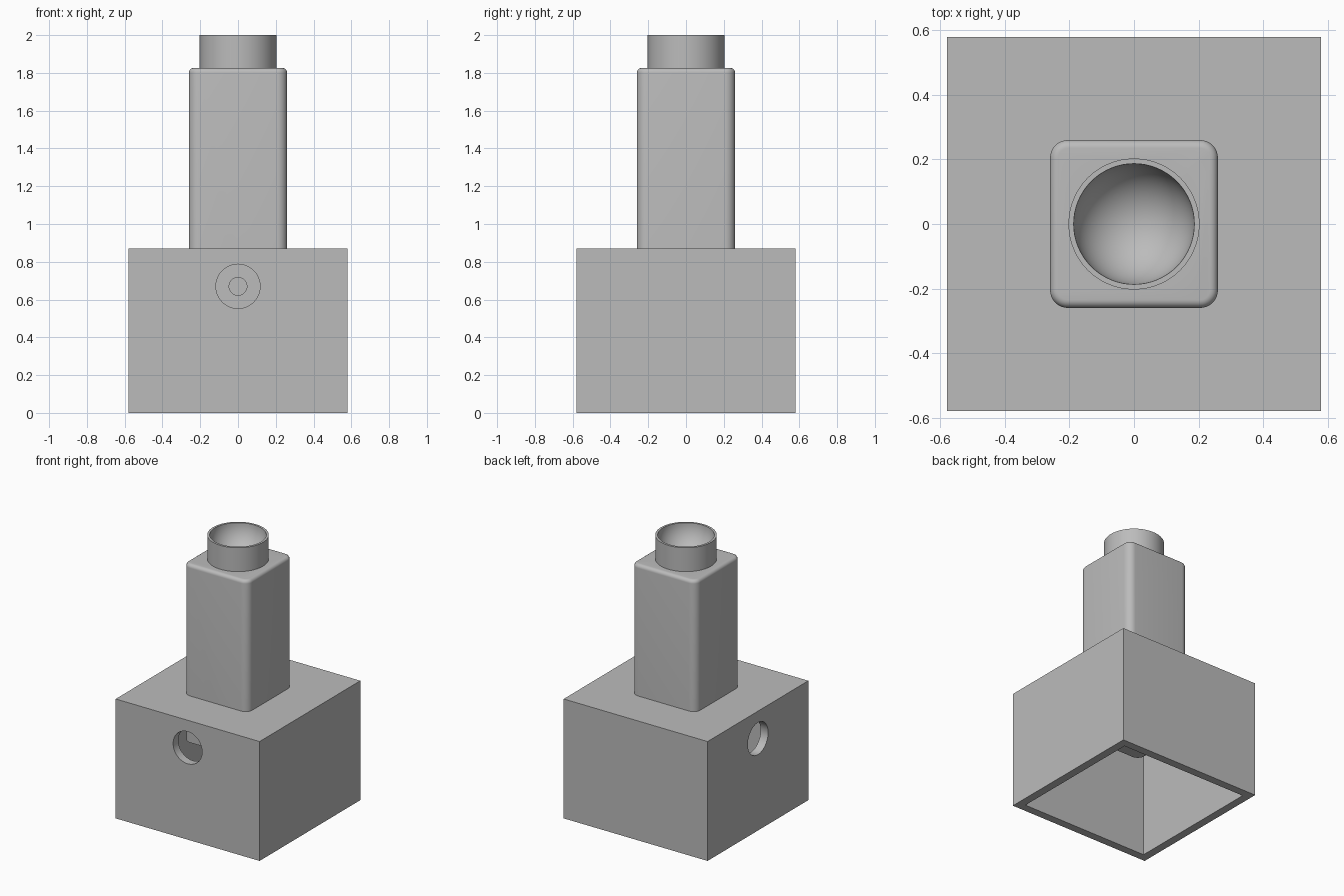
import bpy, bmesh, math
from mathutils import Matrix, Vector

cube = bpy.data.objects.get("Cube")
if cube:
    bpy.data.objects.remove(cube, do_unlink=True)

grey = bpy.data.materials.new("plain_grey")
grey.use_nodes = True
GREY = (0.5, 0.5, 0.5, 1)
grey.diffuse_color = GREY
grey.node_tree.nodes["Principled BSDF"].inputs["Base Color"].default_value = GREY


def finish_mesh(name, bm):
    mesh = bpy.data.meshes.new(name)
    bm.to_mesh(mesh)
    bm.free()
    mesh.materials.append(grey)
    obj = bpy.data.objects.new(name, mesh)
    bpy.context.collection.objects.link(obj)
    return obj


def box(name, half, bottom, top, corner=0, rim=0):
    """Square block with optional rounded uprights and rounded top rim."""
    bm = bmesh.new()
    bmesh.ops.create_cube(bm, size=1)
    for v in bm.verts:
        v.co = (v.co.x * 2 * half, v.co.y * 2 * half, top if v.co.z > 0 else bottom)
    if corner:
        uprights = [e for e in bm.edges if abs(e.verts[0].co.z - e.verts[1].co.z) > 0.1]
        bmesh.ops.bevel(bm, geom=uprights, offset=corner, segments=8,
                        profile=0.5, affect='EDGES')
    if rim:
        edges = [e for e in bm.edges if all(v.co.z > top - 1e-4 for v in e.verts)]
        bmesh.ops.bevel(bm, geom=edges, offset=rim, segments=6,
                        profile=0.5, affect='EDGES')
    return finish_mesh(name, bm)


def cylinder(name, radius, start, end):
    """Round bar between two points."""
    start, end = Vector(start), Vector(end)
    axis = end - start
    turn = axis.to_track_quat('Z', 'Y').to_matrix().to_4x4()
    bm = bmesh.new()
    bmesh.ops.create_cone(bm, cap_ends=True, segments=64, radius1=radius, radius2=radius,
                          depth=axis.length,
                          matrix=Matrix.Translation((start + end) / 2) @ turn)
    return finish_mesh(name, bm)


def sphere(name, radius, height):
    bm = bmesh.new()
    bmesh.ops.create_uvsphere(bm, u_segments=64, v_segments=32, radius=radius,
                              matrix=Matrix.Translation((0, 0, height)))
    return finish_mesh(name, bm)


def combine(target, tool, operation):
    """Apply a boolean and discard the tool."""
    tool.hide_render = True
    mod = target.modifiers.new("cut", 'BOOLEAN')
    mod.operation, mod.solver, mod.object = operation, 'EXACT', tool
    bpy.context.view_layer.objects.active = target
    bpy.ops.object.modifier_apply(modifier=mod.name)
    bpy.data.objects.remove(tool, do_unlink=True)


# Hollow base, open underneath, with a round port in the front and one side
PORT_Z = 0.67
base = box("base_housing", 0.58, 0, 0.87)
combine(base, box("base_cavity", 0.52, -0.1, 0.81), 'DIFFERENCE')
for name, direction in (("front_port", (0, -1)), ("side_port", (-1, 0))):
    dx, dy = direction
    combine(base, cylinder(name, 0.117, (dx * 0.4, dy * 0.4, PORT_Z),
                           (dx * 0.7, dy * 0.7, PORT_Z)), 'DIFFERENCE')

# Rounded tower through the base top, with a collar, a bowl and a small bore
tower = box("tower", 0.26, 0.53, 1.826, corner=0.055, rim=0.025)
combine(tower, cylinder("collar", 0.203, (0, 0, 1.7), (0, 0, 2)), 'UNION')
combine(tower, sphere("bowl", 0.187, 2.001), 'DIFFERENCE')
combine(tower, cylinder("bore", 0.047, (0, -0.4, PORT_Z), (0, -0.1, PORT_Z)), 'DIFFERENCE')

# Smooth curved faces, keep edges sharp
for obj in (base, tower):
    bpy.ops.object.select_all(action='DESELECT')
    obj.select_set(True)
    bpy.context.view_layer.objects.active = obj
    bpy.ops.object.shade_smooth_by_angle(angle=math.radians(30))
